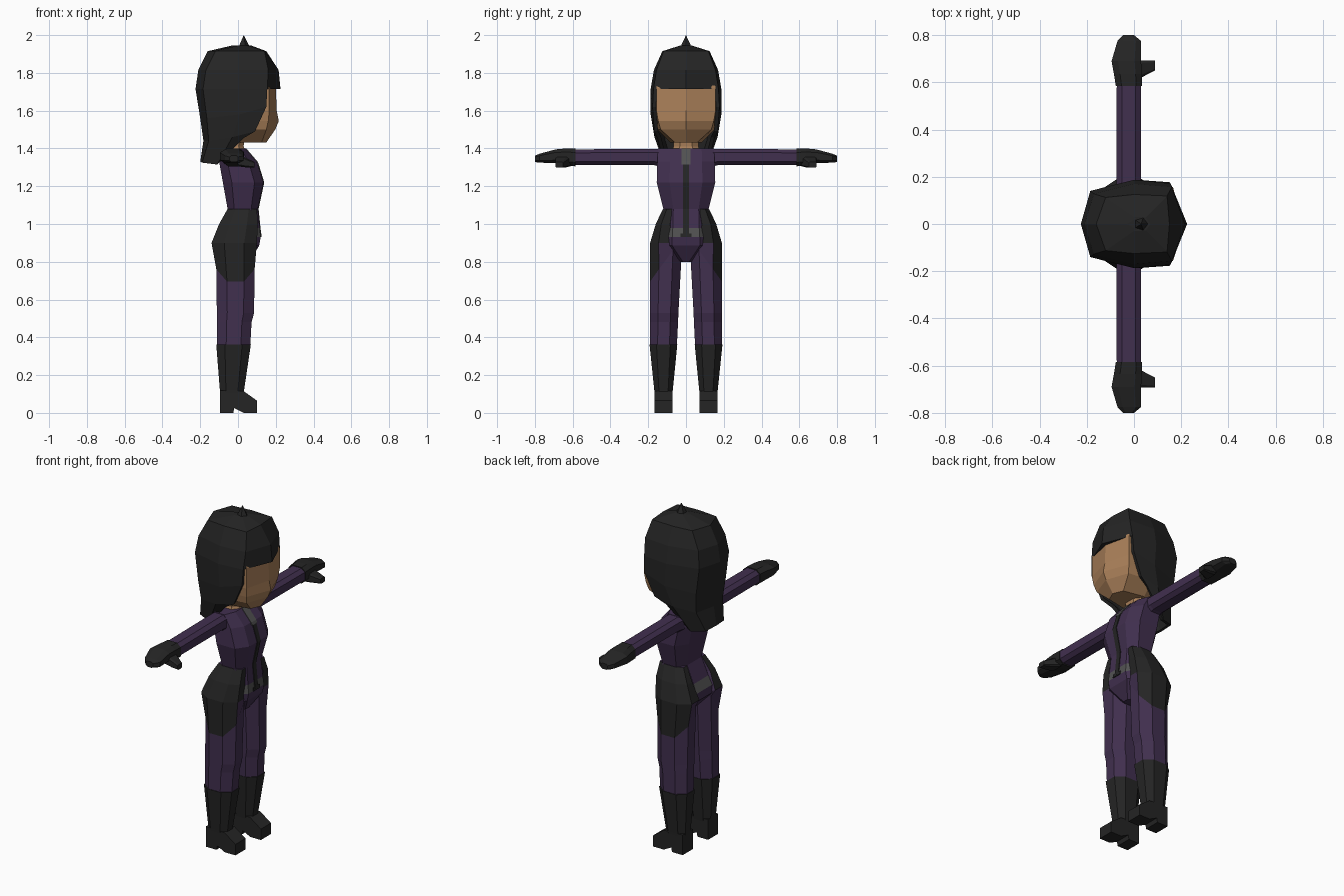
import bpy, bmesh, math
from mathutils import Vector

if "Cube" in bpy.data.objects:
    bpy.data.objects.remove(bpy.data.objects["Cube"])


def material(name, rgb):
    m = bpy.data.materials.new(name)
    m.diffuse_color = (*rgb, 1)
    m.use_nodes = True
    m.node_tree.nodes["Principled BSDF"].inputs["Base Color"].default_value = m.diffuse_color
    return m


BLACK = material("black_leather", (0.018, 0.018, 0.018))
PURPLE = material("purple_cloth", (0.053, 0.029, 0.078))
SKIN = material("skin", (0.40, 0.215, 0.10))
GREY = material("grey_metal", (0.085, 0.085, 0.085))


def finish(name, bm, mats, rule=None):
    bmesh.ops.recalc_face_normals(bm, faces=bm.faces[:])
    if rule:
        for f in bm.faces:
            f.material_index = rule(f.calc_center_median(), f.normal)
    me = bpy.data.meshes.new(name)
    bm.to_mesh(me)
    bm.free()
    for m in mats:
        me.materials.append(m)
    ob = bpy.data.objects.new(name, me)
    bpy.context.collection.objects.link(ob)
    return ob


def loft(name, rings, mats, rule=None, caps=(True, True), closed=True):
    bm = bmesh.new()
    rows = [[bm.verts.new(p) for p in r] for r in rings]
    n = len(rows[0])
    for a, b in zip(rows, rows[1:]):
        for i in range(n if closed else n - 1):
            j = (i + 1) % n
            bm.faces.new((a[i], a[j], b[j], b[i]))
    if caps[0]:
        bm.faces.new(rows[0])
    if caps[1]:
        bm.faces.new(rows[-1])
    return finish(name, bm, mats, rule)


def octagon(a0, a1, b0, b1, c=0.25):
    """Box outline in two axes with its corners cut off."""
    da, db = (a1 - a0) * c, (b1 - b0) * c
    return [(a1, b0 + db), (a1, b1 - db), (a1 - da, b1), (a0 + da, b1),
            (a0, b1 - db), (a0, b0 + db), (a0 + da, b0), (a1 - da, b0)]


def head_ring(z, front, cheek, back, w, cheek_w=0.92, back_w=0.75):
    """Eight-sided ring, pointed at the front and back."""
    mid, rear = 0.0, back + 0.04
    right = [(cheek, w * cheek_w), (mid, w), (rear, w * back_w)]
    pts = [(front, 0)] + right + [(back, 0)] + [(x, -y) for x, y in reversed(right)]
    return [(x, y, z) for x, y in pts]


def prism(name, outline, y0, y1, mat):
    """Outline in x and z, extruded along y."""
    return loft(name, [[(x, y, z) for x, z in outline] for y in (y0, y1)], [mat])


# Torso with the belt as a coloured band
torso = [(1.40, -0.08, 0.04, 0.148), (1.33, -0.10, 0.10, 0.152), (1.22, -0.08, 0.135, 0.155),
         (1.08, -0.055, 0.105, 0.12), (0.98, -0.098, 0.115, 0.125), (0.93, -0.122, 0.12, 0.13),
         (0.885, -0.125, 0.112, 0.13), (0.80, -0.05, 0.06, 0.03)]
loft("torso", [[(x, y, z) for x, y in octagon(x0, x1, -w, w, 0.22)] for z, x0, x1, w in torso],
     [PURPLE, GREY], lambda c, n: int(0.93 < c.z < 0.98))


# Zip strip and its grey collar piece, following the chest
def chest_strip(name, points, w, mat):
    rings = [[(x - 0.01, -w, z), (x + 0.004, -w, z), (x + 0.004, w, z), (x - 0.01, w, z)]
             for x, z in points]
    loft(name, rings, [mat])


chest_strip("collar_clasp", [(0.04, 1.40), (0.10, 1.33), (0.106, 1.315)], 0.024, GREY)
chest_strip("zip", [(0.106, 1.315), (0.135, 1.22), (0.105, 1.08), (0.115, 0.98), (0.121, 0.935)],
            0.015, BLACK)
chest_strip("buckle", [(0.119, 0.95), (0.121, 0.93)], 0.03, BLACK)

# Neck and head
loft("neck", [[(x, y, z) for x, y in octagon(x0, x1, -w, w)]
              for z, x0, x1, w in [(1.375, -0.085, 0.045, 0.08), (1.41, -0.075, 0.03, 0.066),
                                   (1.50, -0.075, 0.035, 0.066)]], [SKIN])
loft("head", [head_ring(1.80, 0.19, 0.14, -0.18, 0.155), head_ring(1.72, 0.20, 0.165, -0.19, 0.165, 0.95),
              head_ring(1.60, 0.205, 0.165, -0.17, 0.165, 0.95), head_ring(1.545, 0.216, 0.16, -0.15, 0.16),
              head_ring(1.50, 0.197, 0.15, -0.13, 0.152, 0.88), head_ring(1.432, 0.15, 0.125, -0.07, 0.085, 0.7)],
     [SKIN])

# Hair cap, closed all round down to the fringe
cap = [head_ring(1.945, 0.07, 0.05, -0.03, 0.03), head_ring(1.915, 0.15, 0.14, -0.16, 0.125, 0.95, 0.9),
       head_ring(1.815, 0.215, 0.16, -0.21, 0.17), head_ring(1.715, 0.225, 0.155, -0.225, 0.187)]
loft("hair_cap", cap, [BLACK], caps=(True, True))


# Hair curtain, open over the face and falling to a tail at the back
def curtain_row(front, side, corner, back):
    half = [front, side, corner]
    return ([(x, y, z) for x, y, z in half] + [(back[0], 0, back[1])]
            + [(x, -y, z) for x, y, z in reversed(half)])


curtain = loft("hair_curtain", [
    cap[-1][1:],
    curtain_row((0.15, 0.177, 1.62), (0.01, 0.187, 1.58), (-0.165, 0.14, 1.56), (-0.20, 1.56)),
    curtain_row((0.09, 0.168, 1.49), (-0.03, 0.167, 1.46), (-0.155, 0.125, 1.44), (-0.183, 1.44)),
    curtain_row((0.03, 0.15, 1.455), (-0.11, 0.115, 1.315), (-0.19, 0.085, 1.325), (-0.20, 1.33))],
    [BLACK], caps=(False, False), closed=False)
# Thicken towards the head whichever way the open sheet is facing
side_face = max(curtain.data.polygons, key=lambda p: p.center.y)
solid = curtain.modifiers.new("thickness", "SOLIDIFY")
solid.thickness = 0.02
solid.offset = -1 if side_face.normal.y > 0 else 1

# Small tuft on the crown
bm = bmesh.new()
tip = bm.verts.new((0.03, 0, 2.0))
base = [bm.verts.new((0.03 + 0.034 * math.cos(a), 0.032 * math.sin(a), 1.935))
        for a in [i * math.tau / 5 for i in range(5)]]
for i in range(5):
    bm.faces.new((base[i], base[(i + 1) % 5], tip))
bm.faces.new(base)
finish("hair_tuft", bm, [BLACK])

# Arms, gloves, legs and boots on both sides
for s, side in ((1, "left"), (-1, "right")):
    def limb(name, sections, mats):
        rings = [[(x, s * y, z) for x, z in octagon(x0, x1, z0, z1, 0.22)]
                 for y, x0, x1, z0, z1 in sections]
        return loft(name + "_" + side, rings, mats)

    limb("arm", [(0.12, -0.075, 0.03, 1.30, 1.398), (0.17, -0.075, 0.03, 1.312, 1.398),
                 (0.59, -0.073, 0.03, 1.312, 1.395)], [PURPLE])
    limb("glove", [(0.585, -0.077, 0.033, 1.305, 1.40), (0.635, -0.085, 0.033, 1.312, 1.40),
                   (0.69, -0.095, 0.03, 1.322, 1.395), (0.775, -0.07, 0.03, 1.325, 1.372),
                   (0.80, -0.045, 0.0, 1.328, 1.362)], [BLACK])
    thumb = [(0.0, 0.60, 0.69, 1.305, 1.37), (0.04, 0.625, 0.692, 1.30, 1.35),
             (0.088, 0.65, 0.692, 1.298, 1.328)]
    loft("thumb_" + side, [[(x, s * y, z) for y, z in octagon(y0, y1, z0, z1, 0.15)]
                           for x, y0, y1, z0, z1 in thumb], [BLACK])

    # Hip and leg: each section is z at the outside, z at the inside, x range, y range
    leg = [(1.08, 1.08, -0.055, 0.10, 0.05, 0.122), (1.0, 1.0, -0.10, 0.105, 0.055, 0.16),
           (0.90, 0.90, -0.14, 0.10, 0.03, 0.19), (0.695, 0.86, -0.115, 0.088, 0.022, 0.19),
           (0.53, 0.53, -0.112, 0.085, 0.04, 0.19), (0.48, 0.48, -0.112, 0.072, 0.042, 0.19),
           (0.36, 0.36, -0.112, 0.065, 0.048, 0.19)]
    rings = []
    for zo, zi, x0, x1, y0, y1 in leg:
        ring = octagon(x0, x1, y0, y1, 0.28)
        mid = y0 + 0.6 * (y1 - y0)
        rings.append([(x, s * y, zo if y > y1 - 0.01 else zo + 0.4 * (zi - zo) if y > mid else zi)
                      for x, y in ring])
    loft("leg_" + side, rings, [PURPLE, BLACK],
         lambda c, n: int(c.z > 0.74 and (n.y * s > 0.25 or (c.z > 0.9 and abs(c.y) > 0.09))))

    boot = [(0.362, -0.115, 0.068, 0.046, 0.193), (0.12, -0.096, 0.032, 0.07, 0.168),
            (0.09, -0.094, 0.03, 0.073, 0.166)]
    loft("boot_" + side, [[(x, s * y, z) for x, y in octagon(x0, x1, y0, y1, 0.25)]
                          for z, x0, x1, y0, y1 in boot], [BLACK])
    prism("foot_" + side, [(-0.095, 0.12), (-0.095, 0), (-0.025, 0), (-0.02, 0.025), (0.03, 0),
                           (0.10, 0), (0.10, 0.065), (0.03, 0.115)], s * 0.072, s * 0.167, BLACK)
